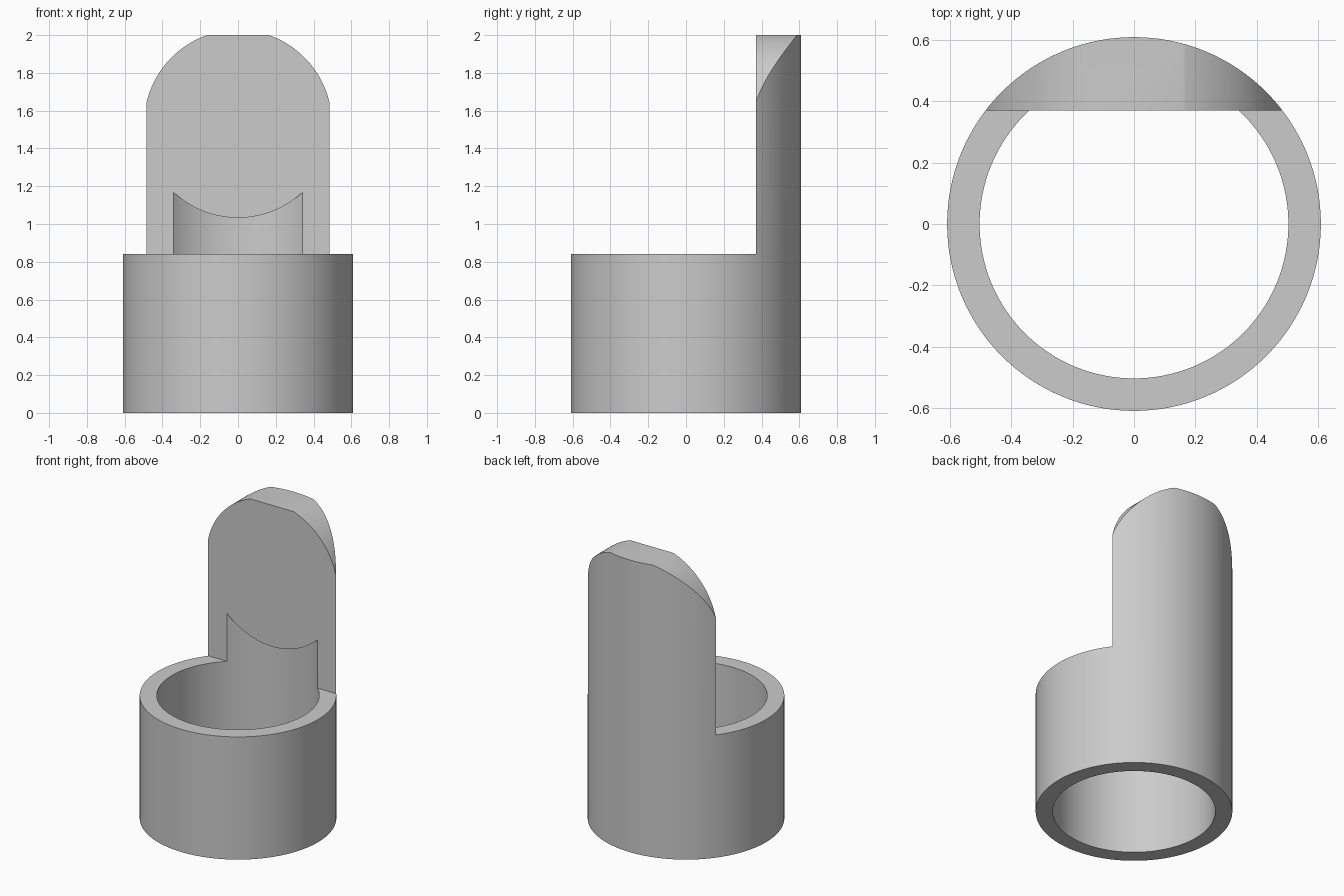
import bpy, math

cube = bpy.data.objects.get("Cube")
if cube:
    bpy.data.objects.remove(cube, do_unlink=True)

OUTER, BORE = 0.61, 0.504        # sleeve radii
COLLAR_Z, PLATE_Y = 0.84, 0.37   # collar height, flat front of the plate
DISC_Z, DISC_R = 1.53, 0.4975    # horizontal round that shapes the plate


def cylinder(name, radius, z0, z1):
    bpy.ops.mesh.primitive_cylinder_add(vertices=128, radius=radius, depth=z1 - z0,
                                        location=(0, 0, (z0 + z1) / 2))
    bpy.context.object.name = name
    return bpy.context.object


def disc(name):
    bpy.ops.mesh.primitive_cylinder_add(vertices=128, radius=DISC_R, depth=3,
                                        location=(0, 0, DISC_Z),
                                        rotation=(math.pi / 2, 0, 0))
    bpy.context.object.name = name
    return bpy.context.object


def box(name, low, high):
    bpy.ops.mesh.primitive_cube_add(size=1, location=[(a + b) / 2 for a, b in zip(low, high)])
    ob = bpy.context.object
    ob.name = name
    ob.scale = [b - a for a, b in zip(low, high)]
    return ob


def cut(target, cutter):
    mod = target.modifiers.new("cut", 'BOOLEAN')
    mod.operation, mod.solver, mod.object = 'DIFFERENCE', 'EXACT', cutter
    bpy.context.view_layer.update()
    bpy.context.view_layer.objects.active = target
    bpy.ops.object.modifier_apply(modifier=mod.name)
    bpy.data.objects.remove(cutter, do_unlink=True)


# Solid post, cut back to a low collar with a tall plate behind
sleeve = cylinder("sleeve_with_back_plate", OUTER, 0, 2)
cut(sleeve, box("front_cutter", (-1, -1, COLLAR_Z), (1, PLATE_Y, 3)))

# Bore through the collar, ending under the round of the plate
bore = cylinder("bore_cutter", BORE, -0.5, 1.5)
cut(bore, disc("bore_stop"))
cut(sleeve, bore)

# Rounded top corners of the plate
corners = box("corner_cutter", (-1, -1, 1.6), (1, 1, 2.5))
cut(corners, disc("corner_round"))
cut(sleeve, corners)

# Plain grey material
grey = bpy.data.materials.new("light_grey")
grey.use_nodes = True
colour = (0.6, 0.6, 0.6, 1)
grey.diffuse_color = colour
grey.node_tree.nodes["Principled BSDF"].inputs["Base Color"].default_value = colour
sleeve.data.materials.clear()
sleeve.data.materials.append(grey)

# Smooth curved walls with crisp rims
bpy.ops.object.select_all(action='DESELECT')
sleeve.select_set(True)
bpy.context.view_layer.objects.active = sleeve
bpy.ops.object.shade_smooth_by_angle(angle=math.radians(25))
